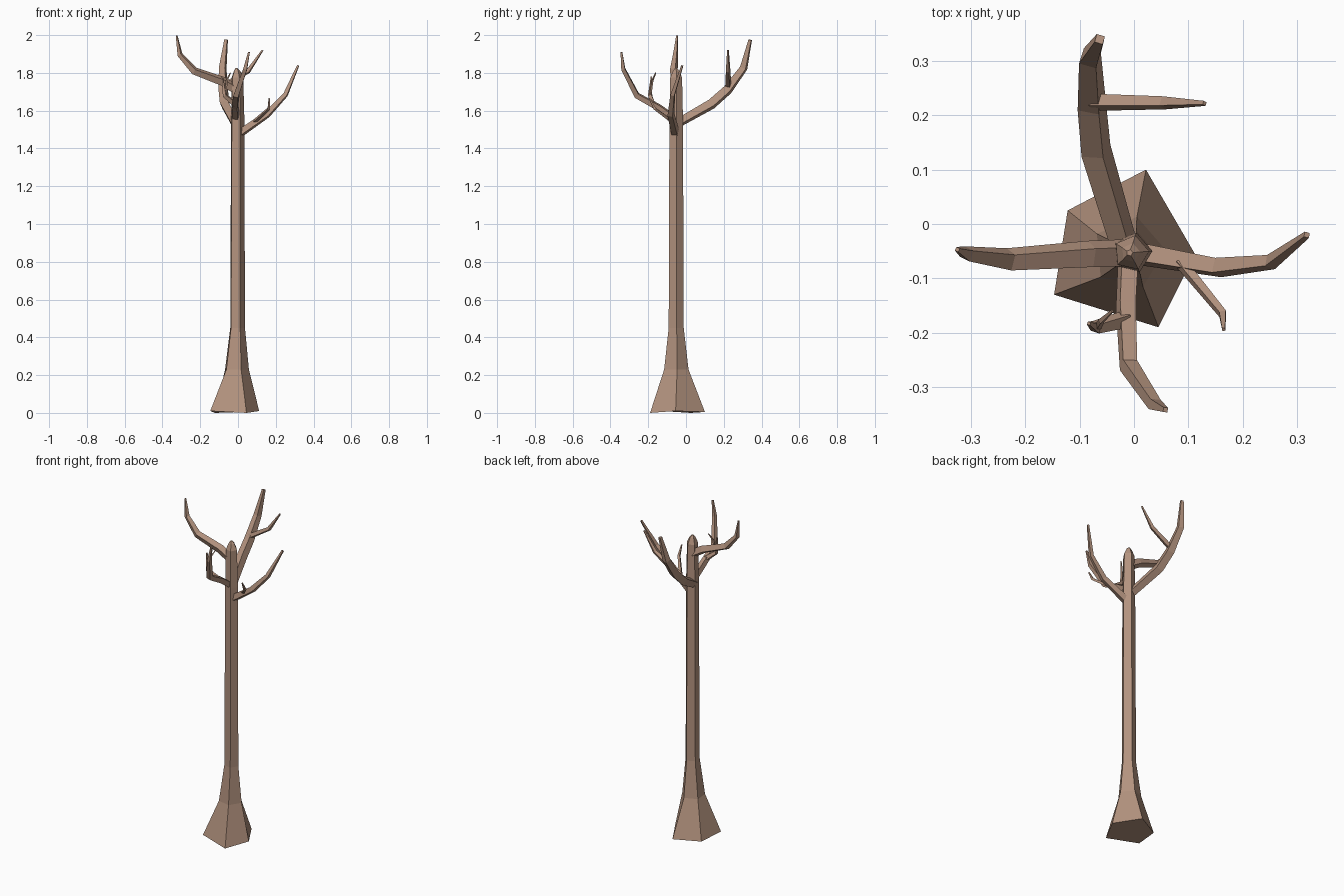
import bpy, bmesh, math
from mathutils import Vector

bark = bpy.data.materials.new("bark")
bark.diffuse_color = (0.45, 0.29, 0.21, 1)


def skin(name, rings):
    """Join equal-sized rings of points into a closed flat-shaded tube."""
    bm = bmesh.new()
    loops = [[bm.verts.new(p) for p in r] for r in rings]
    n = len(loops[0])
    for a, b in zip(loops, loops[1:]):
        for i in range(n):
            j = (i + 1) % n
            bm.faces.new((a[i], a[j], b[j], b[i]))
    bm.faces.new(loops[0][::-1])
    bm.faces.new(loops[-1])
    bmesh.ops.recalc_face_normals(bm, faces=bm.faces)
    me = bpy.data.meshes.new(name)
    bm.to_mesh(me)
    bm.free()
    me.materials.append(bark)
    ob = bpy.data.objects.new(name, me)
    bpy.context.collection.objects.link(ob)


def branch(name, path, sides=4):
    """Tapered limb through (x, y, z, radius) points."""
    pts = [Vector(p[:3]) for p in path]
    whole = (pts[-1] - pts[0]).normalized()
    side = whole.cross(Vector((0, 0, 1))).normalized()
    rings = []
    for i, c in enumerate(pts):
        t = Vector((0, 0, 0))
        if i > 0:
            t += (c - pts[i - 1]).normalized()
        if i < len(pts) - 1:
            t += (pts[i + 1] - c).normalized()
        t.normalize()
        u = (side - t * side.dot(t)).normalized()
        v = t.cross(u)
        angles = [2 * math.pi * (k + 0.25) / sides for k in range(sides)]
        rings.append([c + (u * math.cos(a) + v * math.sin(a)) * path[i][3]
                      for a in angles])
    skin(name, rings)


# Trunk: uneven flared foot, then regular five-sided rings up to a blunt tip
rings = [[(0.112, -0.055, 0.01), (0.022, 0.10, 0.005), (-0.122, 0.025, 0.0),
          (-0.147, -0.13, 0.01), (0.045, -0.19, 0.0)]]
for z, r, cx in ((0.23, 0.068, -0.01), (0.45, 0.042, -0.005), (1.55, 0.038, -0.004),
                 (1.775, 0.033, -0.005), (1.81, 0.018, -0.006), (1.825, 0.006, -0.008)):
    rings.append([(cx + r * math.cos(math.radians(5 + 72 * k)),
                   -0.053 + r * math.sin(math.radians(5 + 72 * k)), z) for k in range(5)])
skin("trunk", rings)

# Main branches and their twigs
limbs = {
    "back_branch": [(-0.015, -0.05, 1.53, 0.026), (-0.07, 0.135, 1.635, 0.03),
                    (-0.078, 0.22, 1.71, 0.029), (-0.081, 0.305, 1.825, 0.023),
                    (-0.063, 0.34, 1.975, 0.011)],
    "back_twig": [(-0.075, 0.224, 1.73, 0.017), (0.055, 0.223, 1.81, 0.013),
                  (0.13, 0.222, 1.92, 0.005)],
    "left_branch": [(-0.005, -0.053, 1.71, 0.027), (-0.08, -0.055, 1.755, 0.026),
                    (-0.23, -0.065, 1.81, 0.022), (-0.307, -0.055, 1.895, 0.015),
                    (-0.325, -0.047, 1.998, 0.005)],
    "right_branch": [(0.01, -0.055, 1.48, 0.024), (0.155, -0.08, 1.58, 0.02),
                     (0.252, -0.07, 1.685, 0.015), (0.318, -0.02, 1.838, 0.007)],
    "right_twig": [(0.085, -0.07, 1.54, 0.012), (0.163, -0.165, 1.61, 0.009),
                   (0.165, -0.194, 1.665, 0.004)],
    "front_branch": [(-0.01, -0.05, 1.55, 0.022), (-0.015, -0.15, 1.62, 0.021),
                     (-0.01, -0.26, 1.68, 0.019), (0.038, -0.332, 1.82, 0.014),
                     (0.058, -0.342, 1.91, 0.006)],
    "front_twig": [(-0.015, -0.175, 1.635, 0.017), (-0.07, -0.19, 1.68, 0.013),
                   (-0.083, -0.183, 1.78, 0.004)],
    "front_small_twig": [(-0.068, -0.19, 1.685, 0.008), (-0.06, -0.178, 1.76, 0.006),
                         (-0.04, -0.16, 1.80, 0.003)],
}
for name, path in limbs.items():
    branch(name, path)
